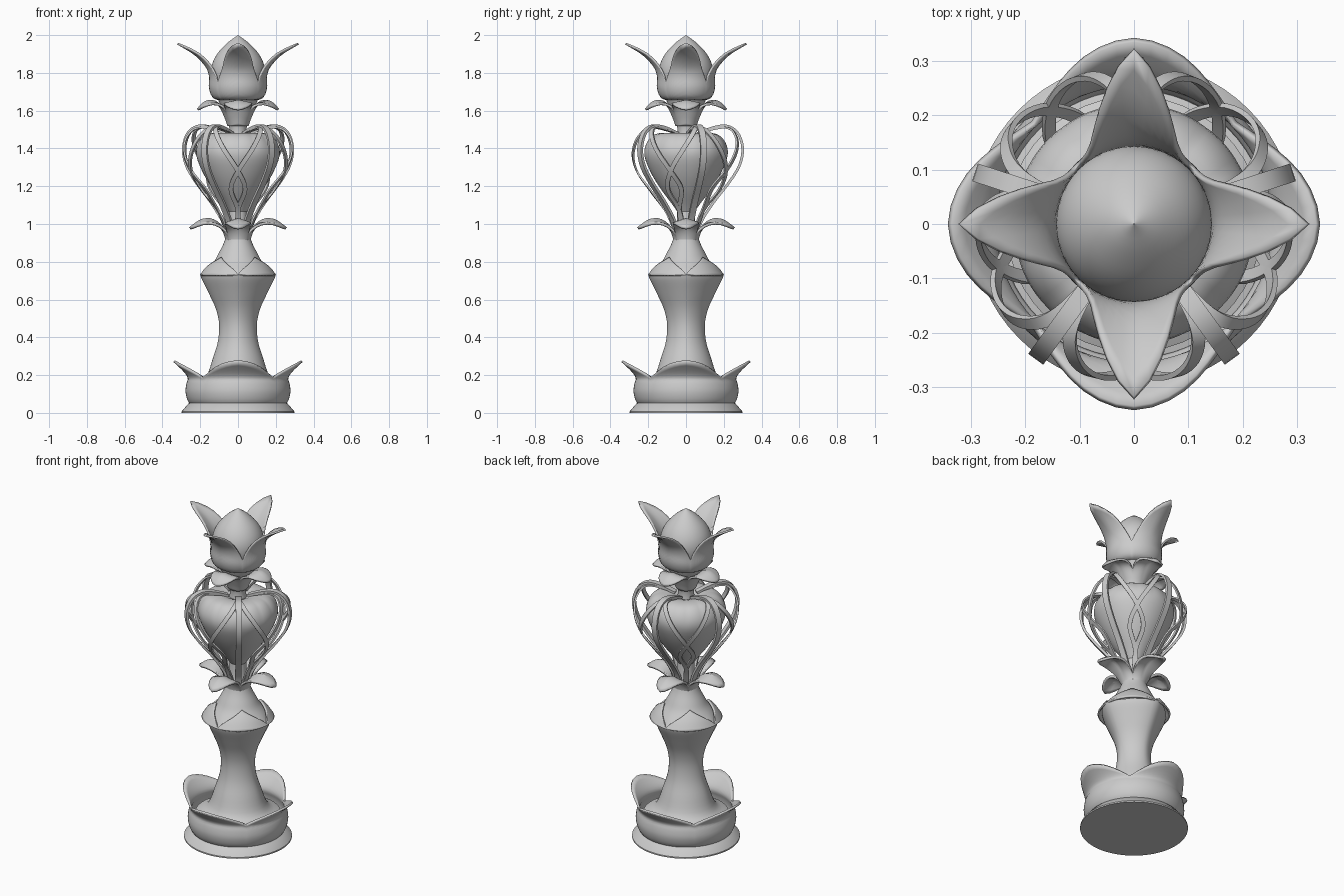
import bpy, bmesh
from math import sin, cos, radians, pi
from mathutils import Vector

if "Cube" in bpy.data.objects:
    bpy.data.objects.remove(bpy.data.objects["Cube"])


def spline(pts, t):
    """Catmull-Rom through pts, t in 0..1."""
    n = len(pts) - 1
    x = min(max(t, 0), 1) * n
    i = min(int(x), n - 1)
    u = x - i
    p1, p2 = Vector(pts[i]), Vector(pts[i + 1])
    p0 = Vector(pts[i - 1]) if i > 0 else 2 * p1 - p2
    p3 = Vector(pts[i + 2]) if i + 2 <= n else 2 * p2 - p1
    return 0.5 * (2 * p1 + (p2 - p0) * u + (2 * p0 - 5 * p1 + 4 * p2 - p3) * u * u
                  + (3 * p1 - p0 - 3 * p2 + p3) * u ** 3)


def polar(r, a, z):
    return Vector((r * cos(a), r * sin(a), z))


def finish(name, bm, thickness=0, angle=35):
    bmesh.ops.remove_doubles(bm, verts=bm.verts, dist=1e-5)
    bmesh.ops.recalc_face_normals(bm, faces=bm.faces)
    me = bpy.data.meshes.new(name)
    bm.to_mesh(me)
    bm.free()
    ob = bpy.data.objects.new(name, me)
    bpy.context.collection.objects.link(ob)
    if thickness:
        m = ob.modifiers.new("thickness", 'SOLIDIFY')
        m.thickness, m.offset = thickness, 0
    bpy.ops.object.select_all(action='DESELECT')
    ob.select_set(True)
    bpy.context.view_layer.objects.active = ob
    bpy.ops.object.shade_smooth_by_angle(angle=radians(angle))
    return ob


def ring_surface(name, fn, na, nt, thickness=0, caps=False, angle=35):
    """Closed ring of na columns, nt rows; fn(angle, t) gives a point."""
    bm = bmesh.new()
    rows = [[bm.verts.new(fn(2 * pi * i / na, j / nt)) for i in range(na)]
            for j in range(nt + 1)]
    for a, b in zip(rows, rows[1:]):
        for i in range(na):
            k = (i + 1) % na
            bm.faces.new((a[i], a[k], b[k], b[i]))
    if caps:
        bm.faces.new(rows[0][::-1])
        bm.faces.new(rows[-1])
    return finish(name, bm, thickness, angle)


def lathe(name, pts, na=48, nt=20, mod=lambda a, t: 1, straight=False, angle=35):
    if straight:
        nt = len(pts) - 1

    def fn(a, t):
        r, z = spline(pts, t)
        return polar(max(r, 0.001) * mod(a, t), a, z)
    return ring_surface(name, fn, na, nt, caps=True, angle=angle)


def petals(name, pts, valley, q, p, thickness=0.012, turn=0, nt=16, cup=0, base=0, droop=0):
    """Four joined petals; rim falls from the tip to the valley between petals.
    cup pulls petal sides in towards radius base, droop lowers the sides."""
    def fn(a, t):
        k = abs(((a + turn + pi / 4) % (pi / 2)) - pi / 4) / (pi / 4)
        end = valley + (1 - valley) * max(0, 1 - k ** q) ** p
        r, z = spline(pts, t * end)
        if r > base:
            r = base + (r - base) * (1 - cup * k)
        return polar(r, a, z - droop * k * t * end)
    return ring_surface(name, fn, 64, nt, thickness)


def ribbons(name, pts, signs, start, width, thick, n=40):
    """Five-fold set of flat strands; pts are (radius, z, angle offset)."""
    bm = bmesh.new()
    for k in range(5):
        for s in signs:
            def pos(t):
                r, z, d = spline(pts, t)
                return polar(r, radians(start + 72 * k + s * d), z)
            prev = None
            for j in range(n + 1):
                t = j / n
                c = pos(t)
                tan = (pos(min(t + .01, 1)) - pos(max(t - .01, 0))).normalized()
                side = Vector((-c.y, c.x, 0)).normalized()
                side = (side - tan * side.dot(tan)).normalized()
                out = tan.cross(side)
                ring = [bm.verts.new(c + side * x * width / 2 + out * y * thick / 2)
                        for x, y in ((-1, -1), (1, -1), (1, 1), (-1, 1))]
                if prev:
                    for i in range(4):
                        m = (i + 1) % 4
                        bm.faces.new((prev[i], prev[m], ring[m], ring[i]))
                else:
                    bm.faces.new(ring[::-1])
                prev = ring
            bm.faces.new(prev)
    return finish(name, bm)


# Foot disc and petalled bowl
lathe("foot", [(.298, 0), (.298, .008), (.262, .05), (.25, .055)], 64, straight=True)
petals("base_bowl", [(.25, .05), (.264, .075), (.272, .115), (.267, .155), (.26, .185),
                     (.283, .222), (.338, .274)], .68, 1.6, .9)

# Waisted column, slightly squared with its corners on the axes
lathe("column", [(.235, .15), (.17, .19), (.133, .29), (.106, .38), (.1, .47), (.117, .55),
                 (.153, .63), (.188, .70), (.2, .73)], 48, 32,
      lambda a, t: 1 - .12 * t * abs(sin(2 * a)) ** 1.2)

# Sloping shoulder, its pointed collar and the neck
lathe("neck", [(.19, .73), (.165, .76), (.125, .805), (.1, .85), (.075, .9), (.06, .95),
               (.05, 1.0), (.045, 1.1)], 48, 28,
      lambda a, t: 1 - .1 * max(0, 1 - 4 * t) * abs(sin(2 * a)))
petals("shoulder_collar", [(.197, .728), (.165, .775), (.12, .822)], .04, 1, .7,
       .01, pi / 4, 8)

# Lower drooping leaves
petals("lower_leaves", [(.056, .88), (.066, .94), (.092, .99), (.14, 1.022), (.195, 1.018),
                        (.255, .977)], .3, 1.3, 1, .014, droop=.06)

# Ribbed heart-shaped core
lathe("core", [(.03, 1.04), (.07, 1.1), (.13, 1.18), (.185, 1.27), (.22, 1.36), (.212, 1.425),
               (.17, 1.473), (.1, 1.482), (.04, 1.46)], 120, 28,
      lambda a, t: 1 - .1 * max(0, t - .5) * (1 - abs(sin(7.5 * (a + pi / 2)))), angle=50)

# Cage: five broad strands, and five pairs of crossing strands between them
ribbons("cage_main_strands", [(.06, .94, 0), (.085, 1.02, 0), (.15, 1.12, 0), (.228, 1.22, 0),
                              (.283, 1.31, 0), (.3, 1.4, 0), (.275, 1.48, 0), (.22, 1.518, 0),
                              (.15, 1.512, 0), (.06, 1.48, 0)], (1,), 18, .034, .014)
ribbons("cage_crossing_strands", [(.06, .96, -3), (.11, 1.07, 0), (.19, 1.175, 11),
                                  (.26, 1.28, 0), (.287, 1.38, -13), (.27, 1.465, -24),
                                  (.21, 1.51, -32), (.07, 1.485, -36)], (1, -1), -90, .024, .01)

# Upper neck with small leaves
lathe("upper_neck", [(.05, 1.44), (.045, 1.5), (.06, 1.56), (.09, 1.62), (.11, 1.67)], 32, 14)
petals("upper_leaves", [(.05, 1.52), (.068, 1.57), (.1, 1.632), (.145, 1.652), (.185, 1.636),
                        (.213, 1.605)], .35, 1.3, 1, .012, droop=.04)

# Crown of cupped petals around a pointed bud
petals("crown_petals", [(.06, 1.66), (.125, 1.668), (.149, 1.72), (.148, 1.78), (.168, 1.835),
                        (.23, 1.9), (.32, 1.955)], .42, 1.3, 1, .01, cup=.5, base=.149)
lathe("bud", [(.08, 1.67), (.122, 1.71), (.142, 1.78), (.137, 1.845), (.107, 1.905),
              (.055, 1.96), (0, 2.0)], 48, 24)
